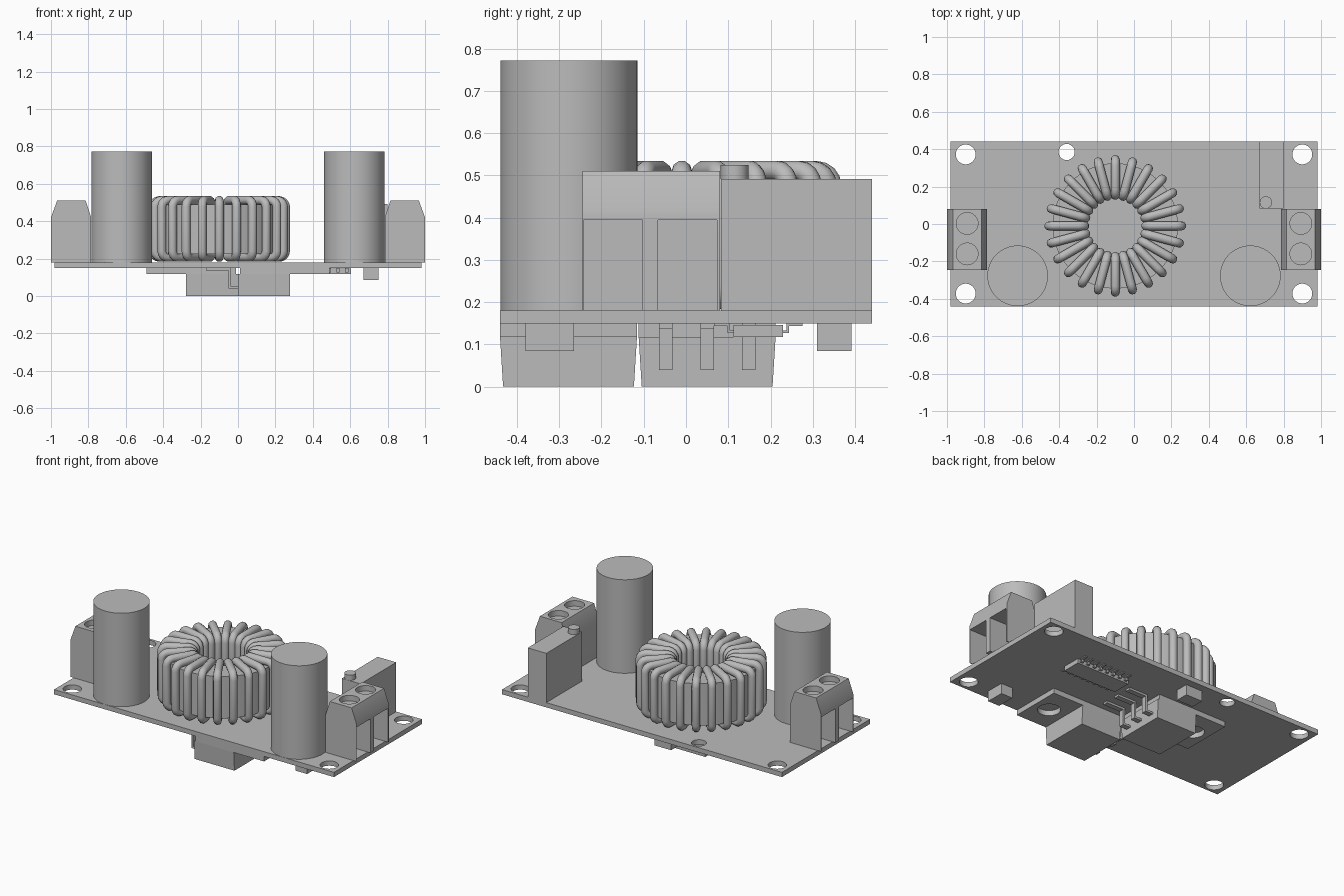
import bpy, bmesh, math
from mathutils import Vector

cube = bpy.data.objects.get("Cube")
if cube:
    bpy.data.objects.remove(cube, do_unlink=True)

grey = bpy.data.materials.new("plain_grey")
grey.use_nodes = True
GREY = (0.5, 0.5, 0.5, 1)
grey.diffuse_color = GREY
grey.node_tree.nodes["Principled BSDF"].inputs["Base Color"].default_value = GREY

BOARD_TOP, BOARD_BOTTOM = 0.18, 0.15


def finish(name, bm):
    bmesh.ops.recalc_face_normals(bm, faces=bm.faces)
    mesh = bpy.data.meshes.new(name)
    bm.to_mesh(mesh)
    bm.free()
    mesh.materials.append(grey)
    ob = bpy.data.objects.new(name, mesh)
    bpy.context.collection.objects.link(ob)
    return ob


def smooth(ob):
    bpy.ops.object.select_all(action='DESELECT')
    ob.select_set(True)
    bpy.context.view_layer.objects.active = ob
    bpy.ops.object.shade_smooth_by_angle(angle=math.radians(35))


def box(name, x, y, z):
    bm = bmesh.new()
    bmesh.ops.create_cube(bm, size=1)
    for v in bm.verts:
        v.co = Vector([(r[0] + r[1]) / 2 + c * (r[1] - r[0]) for r, c in zip((x, y, z), v.co)])
    return finish(name, bm)


def cylinder(name, x, y, r, z0, z1, sides=48):
    bm = bmesh.new()
    bmesh.ops.create_cone(bm, cap_ends=True, segments=sides, radius1=r, radius2=r, depth=z1 - z0)
    bmesh.ops.translate(bm, vec=(x, y, (z0 + z1) / 2), verts=bm.verts)
    ob = finish(name, bm)
    smooth(ob)
    return ob


def prism(name, profile, y0, y1):
    """Extrude an (x, z) outline along y."""
    bm = bmesh.new()
    face = bm.faces.new([bm.verts.new((x, y0, z)) for x, z in profile])
    new = bmesh.ops.extrude_face_region(bm, geom=[face])["geom"]
    moved = [g for g in new if isinstance(g, bmesh.types.BMVert)]
    bmesh.ops.translate(bm, vec=(0, y1 - y0, 0), verts=moved)
    return finish(name, bm)


def cut(ob, cutters):
    """Subtract the cutters, bake the result and drop the cutters."""
    for c in cutters:
        mod = ob.modifiers.new("cut", 'BOOLEAN')
        mod.operation, mod.solver, mod.object = 'DIFFERENCE', 'EXACT', c
    bpy.context.view_layer.update()
    baked = bpy.data.meshes.new_from_object(ob.evaluated_get(bpy.context.evaluated_depsgraph_get()))
    ob.modifiers.clear()
    ob.data = baked
    for c in cutters:
        bpy.data.objects.remove(c, do_unlink=True)
    smooth(ob)


# Board with corner holes and one extra hole
board = box("circuit_board", (-0.98, 0.98), (-0.44, 0.44), (BOARD_BOTTOM, BOARD_TOP))
holes = [(sx * 0.9, sy * 0.372, 0.053) for sx in (-1, 1) for sy in (-1, 1)] + [(-0.36, 0.385, 0.043)]
cut(board, [cylinder("hole_cutter", x, y, r, 0.1, 0.25) for x, y, r in holes])

# Capacitors and screw terminals at both ends
for side, label in ((1, "left"), (-1, "right")):
    cylinder("capacitor_" + label, side * 0.622, -0.277, 0.162, BOARD_TOP, 0.772, 64)
    outline = [(0.785, BOARD_TOP), (1, BOARD_TOP), (1, 0.42), (0.967, 0.51), (0.815, 0.51), (0.785, 0.42)]
    terminal = prism("terminal_block_" + label, [(side * x, z) for x, z in outline], -0.245, 0.08)
    cutters = []
    for y in (-0.1725, 0.0035):
        xs = sorted((side * 0.86, side * 1.1))
        cutters.append(box("opening_cutter", xs, (y - 0.07, y + 0.07), (BOARD_TOP - 0.02, 0.395)))
    for y in (-0.16, 0.003):
        cutters.append(cylinder("screw_cutter", side * 0.892, y, 0.058, 0.475, 0.6))
    cut(terminal, cutters)

# Trimmer with its adjusting screw
box("trimmer_body", (0.67, 0.80), (0.083, 0.44), (BOARD_TOP, 0.492))
cylinder("trimmer_screw", 0.705, 0.115, 0.033, 0.492, 0.525, 32)

# Coil core
CX, CY = -0.1, -0.01
core = cylinder("coil_core", CX, CY, 0.335, 0.225, 0.49, 72)
cut(core, [cylinder("core_cutter", CX, CY, 0.185, 0.1, 0.6, 72)])

# Coil windings: rounded rectangular loops around the core
WIRE, TURNS, BEND = 0.024, 24, 0.035
R_IN, R_OUT, Z_LOW, Z_HIGH = 0.163, 0.355, 0.206, 0.511
loop = []
corners = ((R_OUT, Z_HIGH, 0), (R_IN, Z_HIGH, 1), (R_IN, Z_LOW, 2), (R_OUT, Z_LOW, 3))
for r, z, quarter in corners:
    cr = r - BEND if r == R_OUT else r + BEND
    cz = z - BEND if z == Z_HIGH else z + BEND
    for step in range(5):
        a = (quarter + step / 4) * math.pi / 2
        loop.append((cr + BEND * math.cos(a), cz + BEND * math.sin(a)))
curve = bpy.data.curves.new("coil_windings", 'CURVE')
curve.dimensions = '3D'
curve.bevel_depth = WIRE
curve.bevel_resolution = 3
curve.materials.append(grey)
for turn in range(TURNS):
    a = turn * math.tau / TURNS
    spline = curve.splines.new('POLY')
    spline.points.add(len(loop) - 1)
    for p, (r, z) in zip(spline.points, loop):
        p.co = (CX + r * math.cos(a), CY + r * math.sin(a), z, 1)
    spline.use_cyclic_u = True
    spline.use_smooth = True
bpy.context.collection.objects.link(bpy.data.objects.new("coil_windings", curve))

# Power packages under the board: tapered body, tab with hole, three bent leads
lead = [(0.02, 0.04), (-0.052, 0.04), (-0.052, 0.137), (-0.17, 0.137), (-0.17, BOARD_BOTTOM),
        (-0.04, BOARD_BOTTOM), (-0.04, 0.053), (0.02, 0.053)]
for side, yc, label in ((1, -0.278, "front"), (-1, 0.05, "back")):
    xs = sorted((0, side * 0.278))
    body = box("power_body_" + label, xs, (yc - 0.162, yc + 0.162), (0, 0.118))
    for v in body.data.vertices:
        if v.co.z < 0.05:
            v.co.y = yc + (v.co.y - yc) * 0.955
    tab = box("power_tab_" + label, sorted((side * 0.01, side * 0.49)),
              (yc - 0.162, yc + 0.162), (0.118, BOARD_BOTTOM))
    cut(tab, [cylinder("tab_cutter", side * 0.39, yc, 0.065, 0.05, 0.2)])
    for i in (-1, 0, 1):
        y = yc + i * 0.098
        prism("power_lead_" + label, [(side * x, z) for x, z in lead], y - 0.016, y + 0.016)

# Control chip with two rows of bent pins
box("control_chip", (0.235, 0.605), (0.112, 0.23), (0.118, 0.146))
for i in range(8):
    x = 0.42 + (i - 3.5) * 0.046
    for side in (-1, 1):
        y = 0.171
        box("chip_pin_shoulder", (x - 0.009, x + 0.009),
            sorted((y + side * 0.055, y + side * 0.072)), (0.127, 0.133))
        box("chip_pin_leg", (x - 0.009, x + 0.009),
            sorted((y + side * 0.067, y + side * 0.073)), (0.127, BOARD_BOTTOM))
        box("chip_pin_foot", (x - 0.009, x + 0.009),
            sorted((y + side * 0.067, y + side * 0.105)), (0.144, BOARD_BOTTOM))

# Small components under the board
box("small_chip_front", (0.67, 0.75), (-0.38, -0.265), (0.085, BOARD_BOTTOM))
box("small_chip_back", (-0.17, -0.055), (0.31, 0.392), (0.085, BOARD_BOTTOM))
